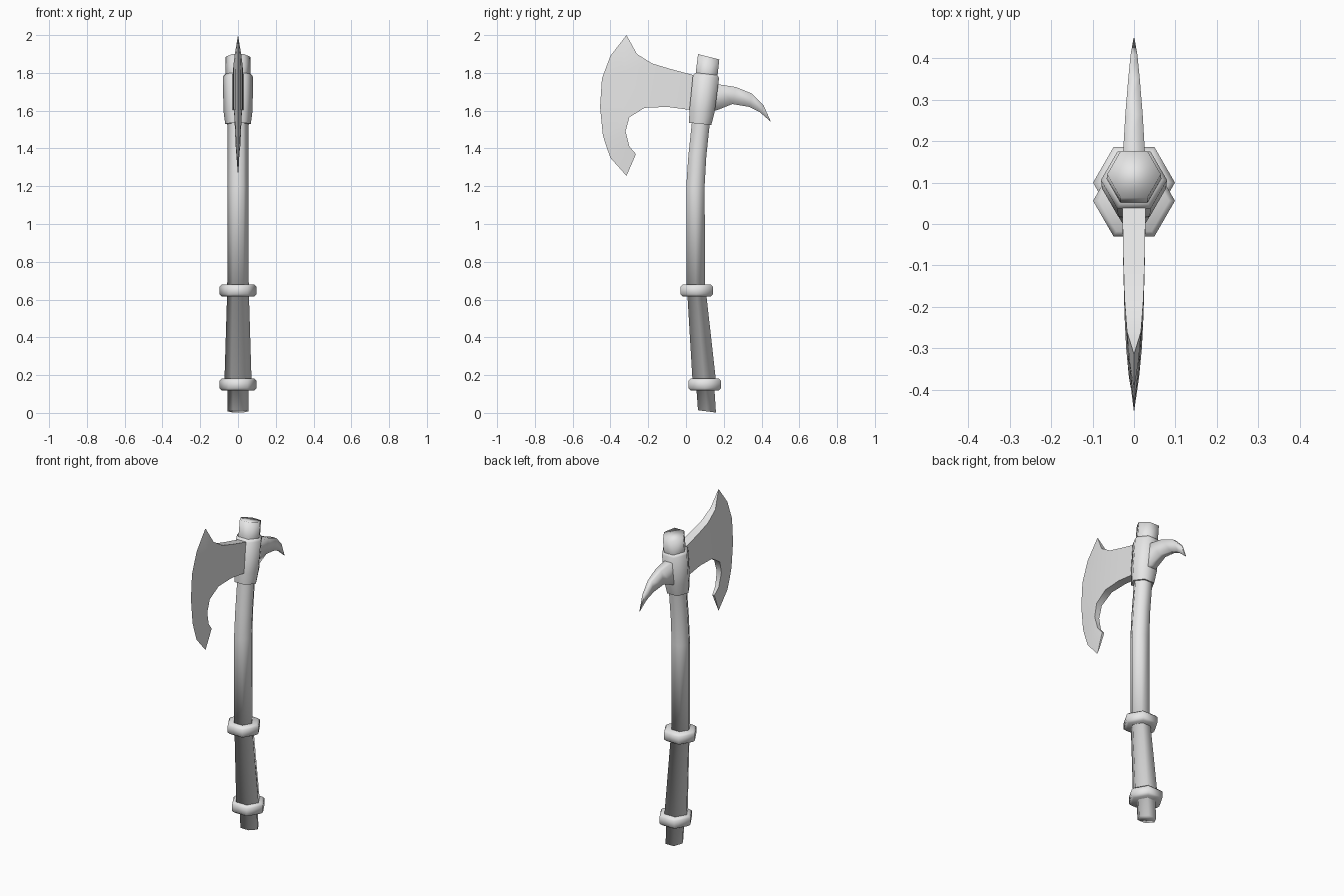
import bpy, bmesh, math
from mathutils import Vector

cube = bpy.data.objects.get("Cube")
if cube:
    bpy.data.objects.remove(cube)

grey = bpy.data.materials.new("plain_grey")
grey.use_nodes = True
grey.diffuse_color = (0.8, 0.8, 0.8, 1)
grey.node_tree.nodes["Principled BSDF"].inputs["Base Color"].default_value = (0.8, 0.8, 0.8, 1)


def loft(bm, rings, caps=(True, True), skip=()):
    """Skin matching rings of points; skip holds (ring, side) faces to leave open."""
    rows = [[bm.verts.new(p) for p in ring] for ring in rings]
    n = len(rows[0])
    for i in range(len(rows) - 1):
        for j in range(n):
            if (i, j) not in skip:
                k = (j + 1) % n
                bm.faces.new((rows[i][j], rows[i][k], rows[i + 1][k], rows[i + 1][j]))
    for row, cap in zip((rows[0], rows[-1]), caps):
        if cap:
            bm.faces.new(row)


def finish(name, bm, angle=180):
    bmesh.ops.remove_doubles(bm, verts=bm.verts, dist=0.0005)
    bmesh.ops.recalc_face_normals(bm, faces=bm.faces)
    mesh = bpy.data.meshes.new(name)
    bm.to_mesh(mesh)
    bm.free()
    obj = bpy.data.objects.new(name, mesh)
    bpy.context.collection.objects.link(obj)
    mesh.materials.append(grey)
    bpy.ops.object.select_all(action='DESELECT')
    obj.select_set(True)
    bpy.context.view_layer.objects.active = obj
    bpy.ops.object.shade_smooth_by_angle(angle=math.radians(angle))


def hexagon(z, y, r, slope=0):
    pts = []
    for i in range(6):
        a = i * math.pi / 3
        dy = r * math.sin(a)
        pts.append((r * math.cos(a), y + dy, z + slope * dy))
    return pts


def hex_part(name, stations, angle=180):
    bm = bmesh.new()
    loft(bm, [hexagon(*s) for s in stations])
    finish(name, bm, angle)


# Handle: butt and tapered grip, with the ledges hidden inside the collars
hex_part("grip", [(0.008, 0.111, 0.055, -0.13), (0.125, 0.103, 0.055),
                  (0.13, 0.1, 0.073), (0.62, 0.058, 0.058),
                  (0.635, 0.057, 0.085), (0.645, 0.057, 0.05)])
hex_part("shaft", [(0.64, 0.052, 0.057), (1.2, 0.05, 0.056), (1.36, 0.06, 0.055),
                   (1.55, 0.08, 0.055), (1.8, 0.11, 0.066, -0.2),
                   (1.885, 0.12, 0.065, -0.25)])

# Collars at both ends of the grip
for name, z, y in (("lower_collar", 0.15, 0.1), ("upper_collar", 0.648, 0.056)):
    hex_part(name, [(z - 0.032, y, 0.085), (z - 0.02, y, 0.099),
                    (z + 0.02, y, 0.099), (z + 0.032, y, 0.085)])

# Socket gripping the head
hex_part("socket", [(1.53, 0.075, 0.068, -0.1), (1.6, 0.085, 0.077, -0.1),
                    (1.78, 0.106, 0.08, -0.1), (1.795, 0.108, 0.066, -0.1)], 60)

# Axe blade: crescent rows of inner (y, z), half thickness, outer (y, z)
crescent = [((-0.315, 2.0), 0, (-0.315, 2.0)),
            ((-0.26, 1.9), 0.017, (-0.4, 1.89)),
            ((-0.18, 1.85), 0.023, (-0.445, 1.77)),
            ((-0.22, 1.615), 0.023, (-0.455, 1.62)),
            ((-0.3, 1.565), 0.019, (-0.44, 1.47)),
            ((-0.32, 1.49), 0.016, (-0.425, 1.42)),
            ((-0.3, 1.41), 0.012, (-0.4, 1.35)),
            ((-0.265, 1.37), 0.007, (-0.315, 1.255))]
rings = []
for inner, t, outer in crescent:
    a, b = Vector((0, *inner)), Vector((0, *outer))
    m, side = a.lerp(b, 0.5), Vector((t, 0, 0))
    rings.append([a - side, m - side * 0.65, b, m + side * 0.65, a + side])
bm = bmesh.new()
loft(bm, rings, caps=(False, True), skip={(2, 4)})


def slab(top, bottom, t):
    return [(-t, *top), (t, *top), (t, *bottom), (-t, *bottom)]


# Neck welded to the open side of the crescent
loft(bm, [slab((-0.18, 1.85), (-0.22, 1.615), 0.023),
          slab((-0.08, 1.82), (-0.1, 1.62), 0.026),
          slab((0.09, 1.775), (0.09, 1.595), 0.029)], caps=(False, True))
bmesh.ops.dissolve_degenerate(bm, edges=bm.edges, dist=0.0005)
finish("axe_blade", bm, 60)

# Curved back spike
bm = bmesh.new()
loft(bm, [slab((0.1, 1.745), (0.1, 1.585), 0.029),
          slab((0.18, 1.738), (0.17, 1.605), 0.026),
          slab((0.265, 1.725), (0.245, 1.635), 0.021),
          slab((0.35, 1.69), (0.335, 1.62), 0.014),
          slab((0.41, 1.63), (0.39, 1.593), 0.008),
          slab((0.45, 1.54), (0.448, 1.542), 0.001)])
finish("back_spike", bm, 100)
